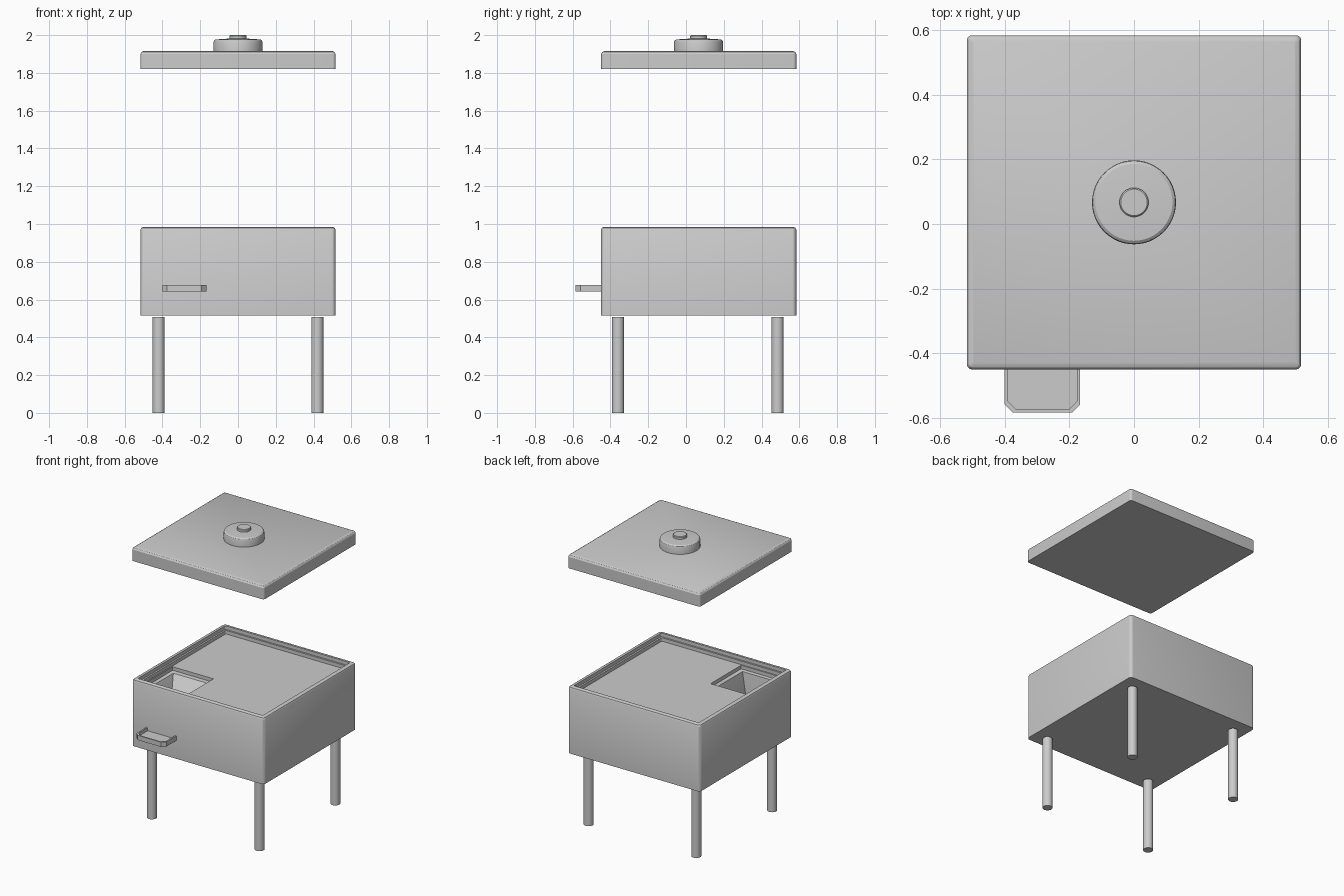
import bpy, bmesh, math
from mathutils import Matrix

if "Cube" in bpy.data.objects:
    bpy.data.objects.remove(bpy.data.objects["Cube"])

CY = 0.067      # the body sits slightly behind the origin because of the tray
HALF = 0.517    # half width of body and lid

grey = bpy.data.materials.new("plain_grey")
grey.use_nodes = True
grey.diffuse_color = (0.6, 0.6, 0.6, 1)
grey.node_tree.nodes["Principled BSDF"].inputs["Base Color"].default_value = (0.6, 0.6, 0.6, 1)


def finish(name, bm, smooth=True):
    bmesh.ops.recalc_face_normals(bm, faces=bm.faces)
    mesh = bpy.data.meshes.new(name)
    bm.to_mesh(mesh)
    bm.free()
    obj = bpy.data.objects.new(name, mesh)
    bpy.context.collection.objects.link(obj)
    mesh.materials.append(grey)
    if smooth:
        bpy.ops.object.select_all(action='DESELECT')
        obj.select_set(True)
        bpy.context.view_layer.objects.active = obj
        bpy.ops.object.shade_smooth_by_angle(angle=math.radians(30))
    return obj


def loft(bm, rings):
    """Closed solid through rings that have equal point counts."""
    loops = [[bm.verts.new(p) for p in ring] for ring in rings]
    for a, b in zip(loops, loops[1:]):
        for i in range(len(a)):
            j = (i + 1) % len(a)
            bm.faces.new((a[i], a[j], b[j], b[i]))
    bm.faces.new(loops[0])
    bm.faces.new(loops[-1])


def rounded_ring(inset, z, radius, steps=5):
    """Square outline with rounded corners."""
    h, ring = HALF - inset, []
    for k, (sx, sy) in enumerate(((1, 1), (-1, 1), (-1, -1), (1, -1))):
        for s in range(steps + 1):
            a = math.pi / 2 * (k + s / steps)
            ring.append((sx * (h - radius) + radius * math.cos(a),
                         CY + sy * (h - radius) + radius * math.sin(a), z))
    return ring


def rect(x0, x1, y0, y1, z):
    return [(x0, y0, z), (x1, y0, z), (x1, y1, z), (x0, y1, z)]


def lathe(name, profile, x, y, sides=48):
    bm = bmesh.new()
    loft(bm, [[(x + r * math.cos(2 * math.pi * i / sides),
                y + r * math.sin(2 * math.pi * i / sides), z)
               for i in range(sides)] for r, z in profile])
    return finish(name, bm)


# Body: rounded box with a raised rim around a sunken deck
bm = bmesh.new()
loft(bm, [rounded_ring(0, 0.515, 0.022), rounded_ring(0, 0.97, 0.022),
          rounded_ring(0.005, 0.98, 0.02), rounded_ring(0.016, 0.985, 0.015),
          rounded_ring(0.03, 0.985, 0.008), rounded_ring(0.03, 0.96, 0.008),
          rounded_ring(0.042, 0.96, 0.006), rounded_ring(0.042, 0.935, 0.006)])
body = finish("body", bm, smooth=False)

# Hopper: stepped opening that funnels down to a chute
bm = bmesh.new()
loft(bm, [rect(-0.468, -0.15, -0.4, -0.06, 0.95),
          rect(-0.468, -0.15, -0.4, -0.06, 0.91),
          rect(-0.445, -0.175, -0.38, -0.085, 0.905),
          rect(-0.36, -0.22, -0.36, -0.24, 0.72),
          rect(-0.36, -0.22, -0.36, -0.24, 0.62)])
cutter = finish("hopper_cutter", bm, smooth=False)
cutter.hide_render = True
cut = body.modifiers.new("hopper", 'BOOLEAN')
cut.object, cut.operation, cut.solver = cutter, 'DIFFERENCE', 'EXACT'
bpy.ops.object.select_all(action='DESELECT')
body.select_set(True)
bpy.context.view_layer.objects.active = body
bpy.ops.object.modifier_apply(modifier="hopper")
bpy.data.objects.remove(cutter)
bpy.ops.object.shade_smooth_by_angle(angle=math.radians(30))

# Lid floating above the body
bm = bmesh.new()
loft(bm, [rounded_ring(0, 1.82, 0.016), rounded_ring(0, 1.9, 0.016),
          rounded_ring(0.006, 1.91, 0.012), rounded_ring(0.018, 1.916, 0.006)])
finish("lid", bm)

# Two-step round handle
lathe("handle_base", [(0.13, 1.912), (0.13, 1.963), (0.127, 1.971),
                      (0.119, 1.977), (0.04, 1.982)], 0, CY)
lathe("handle_knob", [(0.045, 1.975), (0.045, 1.996), (0.041, 2.0)], 0, CY)

# Legs
for side, x in (("right", -0.42), ("left", 0.42)):
    for end, y in (("front", -0.36), ("back", 0.485)):
        lathe(f"{end}_{side}_leg", [(0.032, 0), (0.032, 0.508)], x, y, 32)


# Serving tray with clipped corners and a shallow dish
def tray_ring(inset, z):
    x0, x1, y0, y1, c = -0.4 + inset, -0.167 - inset, -0.584 + inset, -0.445, 0.025
    return [(x0, y1, z), (x0, y0 + c, z), (x0 + c, y0, z),
            (x1 - c, y0, z), (x1, y0 + c, z), (x1, y1, z)]


bm = bmesh.new()
loft(bm, [tray_ring(0, 0.643), tray_ring(0, 0.676),
          tray_ring(0.01, 0.676), tray_ring(0.01, 0.653)])
finish("tray", bm)
